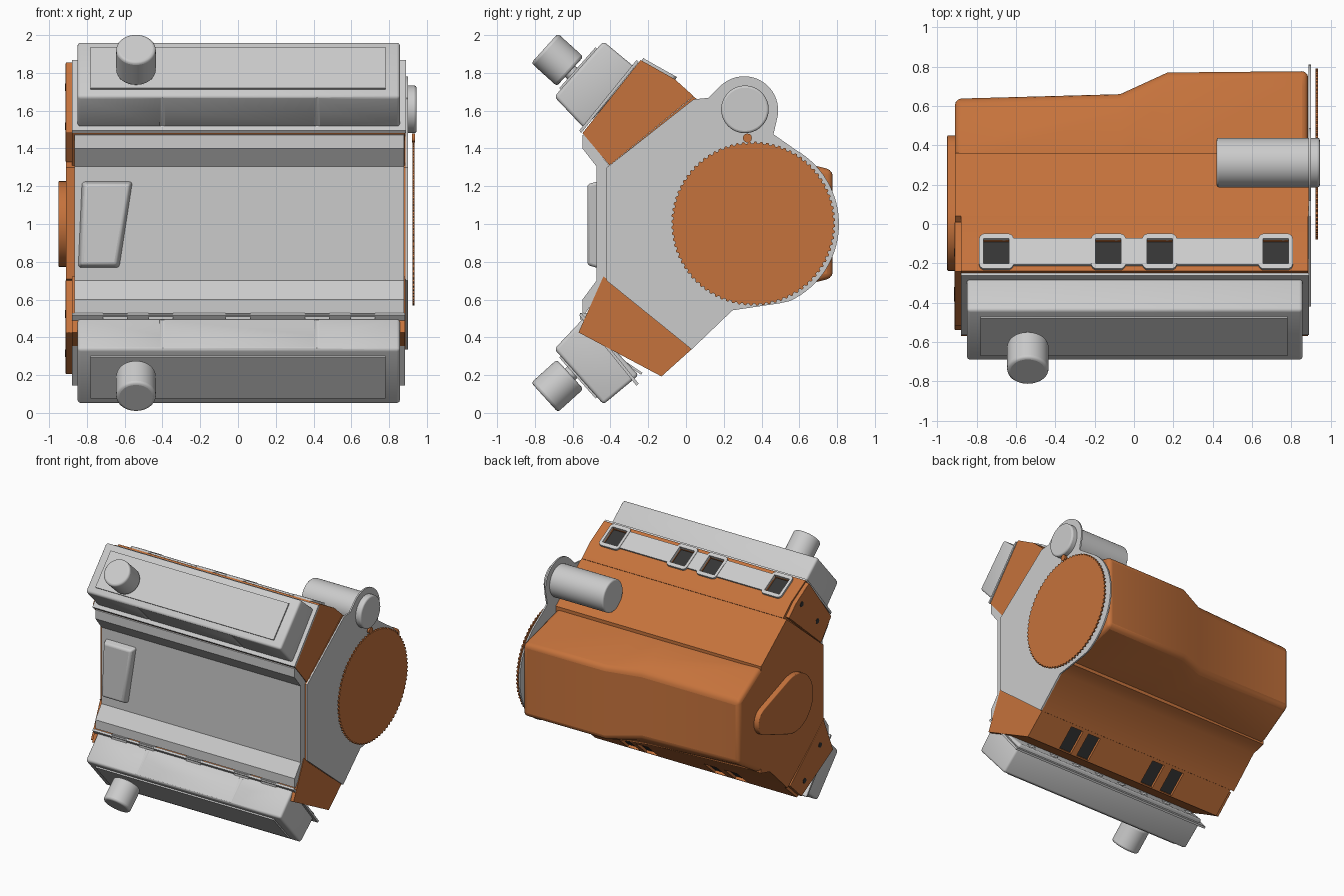
import bpy, bmesh, math
from mathutils import Matrix, Vector

if "Cube" in bpy.data.objects:
    bpy.data.objects.remove(bpy.data.objects["Cube"])


def material(name, rgb):
    m = bpy.data.materials.new(name)
    m.diffuse_color = (*rgb, 1)
    m.use_nodes = True
    m.node_tree.nodes["Principled BSDF"].inputs["Base Color"].default_value = m.diffuse_color
    return m


ORANGE = material("orange_paint", (0.56, 0.17, 0.045))
DARK = material("dark_port", (0.035, 0.035, 0.035))


def finish(name, bm, mat=None, bevel=0, segs=3):
    bmesh.ops.recalc_face_normals(bm, faces=bm.faces)
    me = bpy.data.meshes.new(name)
    bm.to_mesh(me)
    bm.free()
    ob = bpy.data.objects.new(name, me)
    bpy.context.collection.objects.link(ob)
    if mat:
        me.materials.append(mat)
    if bevel:
        b = ob.modifiers.new("bevel", 'BEVEL')
        b.width, b.segments, b.limit_method = bevel, segs, 'ANGLE'
        b.angle_limit = math.radians(28)
    return ob


def loft(name, sections, mat=None, bevel=0):
    """Skin closed loops of 3D points, capping both ends."""
    bm = bmesh.new()
    loops = [[bm.verts.new(p) for p in s] for s in sections]
    n = len(loops[0])
    for a, b in zip(loops, loops[1:]):
        for i in range(n):
            bm.faces.new((a[i], a[(i + 1) % n], b[(i + 1) % n], b[i]))
    bm.faces.new(loops[0])
    bm.faces.new(loops[-1][::-1])
    return finish(name, bm, mat, bevel)


def prism(name, pts, x0, x1, mat=None, bevel=0):
    return loft(name, [[(x, y, z) for y, z in pts] for x in (x0, x1)], mat, bevel)


def box(name, c, size, ang=0, mat=None, bevel=0):
    bm = bmesh.new()
    M = Matrix.Translation(c) @ Matrix.Rotation(ang, 4, 'X') @ Matrix.Diagonal((*size, 1))
    bmesh.ops.create_cube(bm, size=1, matrix=M)
    return finish(name, bm, mat, bevel)


def cyl(name, a, b, r, mat=None, bevel=0, n=48):
    a, b = Vector(a), Vector(b)
    bm = bmesh.new()
    M = Matrix.Translation((a + b) / 2) @ Vector((0, 0, 1)).rotation_difference(b - a).to_matrix().to_4x4()
    bmesh.ops.create_cone(bm, cap_ends=True, segments=n, radius1=r, radius2=r,
                          depth=(b - a).length, matrix=M)
    return finish(name, bm, mat, bevel)


def cut(ob, cutters):
    """Subtract cutters, bake the result and remove the cutters."""
    for c in cutters:
        m = ob.modifiers.new("cut", 'BOOLEAN')
        m.operation, m.object, m.solver = 'DIFFERENCE', c, 'EXACT'
        c.hide_render = True
    bpy.context.view_layer.update()
    me = bpy.data.meshes.new_from_object(ob.evaluated_get(bpy.context.evaluated_depsgraph_get()))
    ob.modifiers.clear()
    ob.data = me
    for c in cutters:
        bpy.data.objects.remove(c)


def arc(cy, cz, r, a0, a1, n):
    return [(cy + r * math.cos(math.radians(a0 + (a1 - a0) * i / n)),
             cz + r * math.sin(math.radians(a0 + (a1 - a0) * i / n))) for i in range(n + 1)]


# Cylinder block
prism("engine_block", [(.36, 1.422), (.04, 1.675), (-.405, 1.31), (-.42, 1.30), (-.42, .70),
                       (-.437, .71), (.03, .336), (.25, .55), (.36, .578)], -.91, .888, ORANGE)

# Oil pan: shallow front, deep rear sump
pan = []
for x, y1, w1, y2, w2 in [(-.91, .38, .405, .637, .245), (-.07, .56, .345, .66, .26),
                          (.17, .70, .305, .77, .285), (.885, .70, .305, .777, .285)]:
    half = [(.29, .415), (y1, w1), (y2, w2)]
    pan.append([(x, y, 1 + w) for y, w in half] + [(x, y, 1 - w) for y, w in half[::-1]])
loft("oil_pan", pan, ORANGE, .03)

# Front timing cover, wide above and narrow at the crank
prism("timing_cover", arc(-.01, 1, .228, 72, 288, 24) + arc(.34, 1, .11, -72, 72, 14), -.95, -.90, ORANGE, .006)

# Rear adapter plate with starter lobe
prism("rear_plate", [(-.42, .70), (.03, .336), (.246, .543), (.495, .58)]
      + arc(.36, 1.0, .45, -65, 60, 30) + [(.463, 1.475)] + arc(.308, 1.602, .18, -15, 138, 22)
      + [(.12, 1.668), (.04, 1.66), (-.405, 1.31), (-.42, 1.30)], .888, .90)

# Flywheel with ring gear teeth
N = 84
teeth = []
for i in range(N):
    for f, r in ((0, .424), (.3, .424), (.5, .434), (.8, .434)):
        a = 2 * math.pi * (i + f) / N
        teeth.append((.356 + r * math.cos(a), 1.002 + r * math.sin(a)))
prism("flywheel", teeth, .924, .935, ORANGE)

# Starter motor and pinion
cyl("starter_motor", (.42, .312, 1.607), (.945, .312, 1.607), .126, None, .012, 64)
cyl("starter_pinion", (.92, .325, 1.455), (.938, .325, 1.455), .024, ORANGE, 0, 12)

# Valley cover and its tapered breather
prism("valley_cover", [(-.40, 1.30), (-.535, 1.475), (-.548, 1.47), (-.548, 1.40), (-.474, 1.305),
                       (-.474, .70), (-.548, .60), (-.548, .53), (-.535, .525), (-.41, .70)], -.865, .88)
breather = []
for y, k in ((-.46, 0), (-.522, .018)):
    breather.append([(-.85 + k, y, .765 + k), (-.625 - k, y, .765 + k),
                     (-.555 - k, y, 1.228 - k), (-.83 + k, y, 1.228 - k)])
loft("valley_breather", breather, None, .015)

# Cylinder heads, each with front boss plate, bolt holes and exhaust ports
heads = {
    "upper": ([(-.548, 1.481), (-.24, 1.868), (-.06, 1.767), (.04, 1.677), (-.405, 1.311)],
              (-.145, 1.815), math.atan2(-.101, .18), 1, (-.70, -.13, .13, .72), (.13, .145)),
    "lower": ([(-.437, .723), (-.569, .426), (-.13, .193), (.029, .336)],
              (-.055, .260), math.atan2(.143, .159), -1, (.54, .38, -.22, -.40), (.11, .18)),
}
for side, (pts, (fy, fz), ang, s, ports, (pw, ph)) in heads.items():
    head = prism(side + "_cylinder_head", pts, -.88, .885, ORANGE)
    cut(head, [box("port_cutter", (x, fy, fz), (pw, ph, .12), ang) for x in ports])
    ny, nz = -math.sin(ang) * s, math.cos(ang) * s
    for x in ports:
        box(side + "_exhaust_port", (x, fy - .045 * ny, fz - .045 * nz), (pw, ph, .05), ang, DARK)
    cy, cz = sum(p[0] for p in pts) / len(pts), sum(p[1] for p in pts) / len(pts)
    prism(side + "_head_boss", [(cy + (y - cy) * .9, cz + (z - cz) * .95) for y, z in pts],
          -.912, -.875, ORANGE, .004)
    for t in (-.13, .13):
        q = (cy + t * .75, cz + t * .8 * s)
        cyl(side + "_head_bolt", (-.915, *q), (-.90, *q), .02, DARK, 0, 16)

# Upper exhaust gasket: bar and flanges pierced by ports
ang = heads["upper"][2]
n = Vector((0, -math.sin(ang), math.cos(ang)))
c = Vector((0, -.145, 1.815)) + n * .004
XS = heads["upper"][4]


def gasket(name, at, size, bevel=0):
    """Plate with rounded corners, pierced by the exhaust ports."""
    ob = box(name, at, size, ang)
    if bevel:
        # round only the corners across the plate thickness
        bm = bmesh.new()
        bm.from_mesh(ob.data)
        edges = [e for e in bm.edges if abs((e.verts[0].co - e.verts[1].co).normalized().dot(n)) > .9]
        bmesh.ops.bevel(bm, geom=edges, offset=bevel, segments=4, profile=.5, affect='EDGES')
        bm.to_mesh(ob.data)
        bm.free()
    cut(ob, [box("hole", c + Vector((x, 0, 0)), (.13, .145, .1), ang) for x in XS
             if abs(x - at[0]) < size[0] / 2])


gasket("exhaust_gasket_bar", c, (1.50, .155, .016))
for x in XS:
    gasket("exhaust_flange", c + Vector((x, 0, 0)), (.175, .205, .022), .03)

# Valve covers with gasket flange, raised panel, bolt flutes and filler cap
for side in ("upper", "lower"):
    s = 1 if side == "upper" else -1
    F = lambda z: z if s > 0 else 2.012 - z
    P = lambda L: [(y, F(z)) for y, z in L]
    prism(side + "_cover_flange", P([(-.555, 1.482), (-.25, 1.858), (-.262, 1.868), (-.565, 1.495)]),
          -.88, .89 if s > 0 else .883)
    cover = prism(side + "_valve_cover", P([(-.54, 1.508), (-.25, 1.812), (-.437, 1.967), (-.697, 1.674)]),
                  -.85, .858, None, .018)
    cut(cover, [cyl("flute", (x, -.517, F(1.462)), (x, -.735, F(1.685)), .022, None, 0, 20) for x in (-.40, .42)])
    a = s * math.atan2(.293, .26)
    box(side + "_cover_panel", (0, -.569, F(1.822)), (1.56, .29, .016), a)
    d = Vector((0, -.74, .67 * s))
    top = Vector((-.54, -.68, F(1.868)))
    cyl(side + "_filler_cap", top - d * .09, top + d * .093, .105, None, .016)
    cyl(side + "_filler_neck", top - d * .2, top - d * .08, .04)

# Gasket tabs showing along the lower head
for x in (-.65, -.41, 0, .42, .66):
    box("lower_intake_tab", (x, -.535, .512), (.13, .05, .035), 0)
for i in range(8):
    box("lower_gasket_tab", (-.74 + i * .21, -.275, .235), (.012, .10, .012), -.6)

# Smooth shading on round parts only
for o in bpy.data.objects:
    o.select_set(True)
    bpy.context.view_layer.objects.active = o
bpy.ops.object.shade_smooth_by_angle(angle=math.radians(30))
